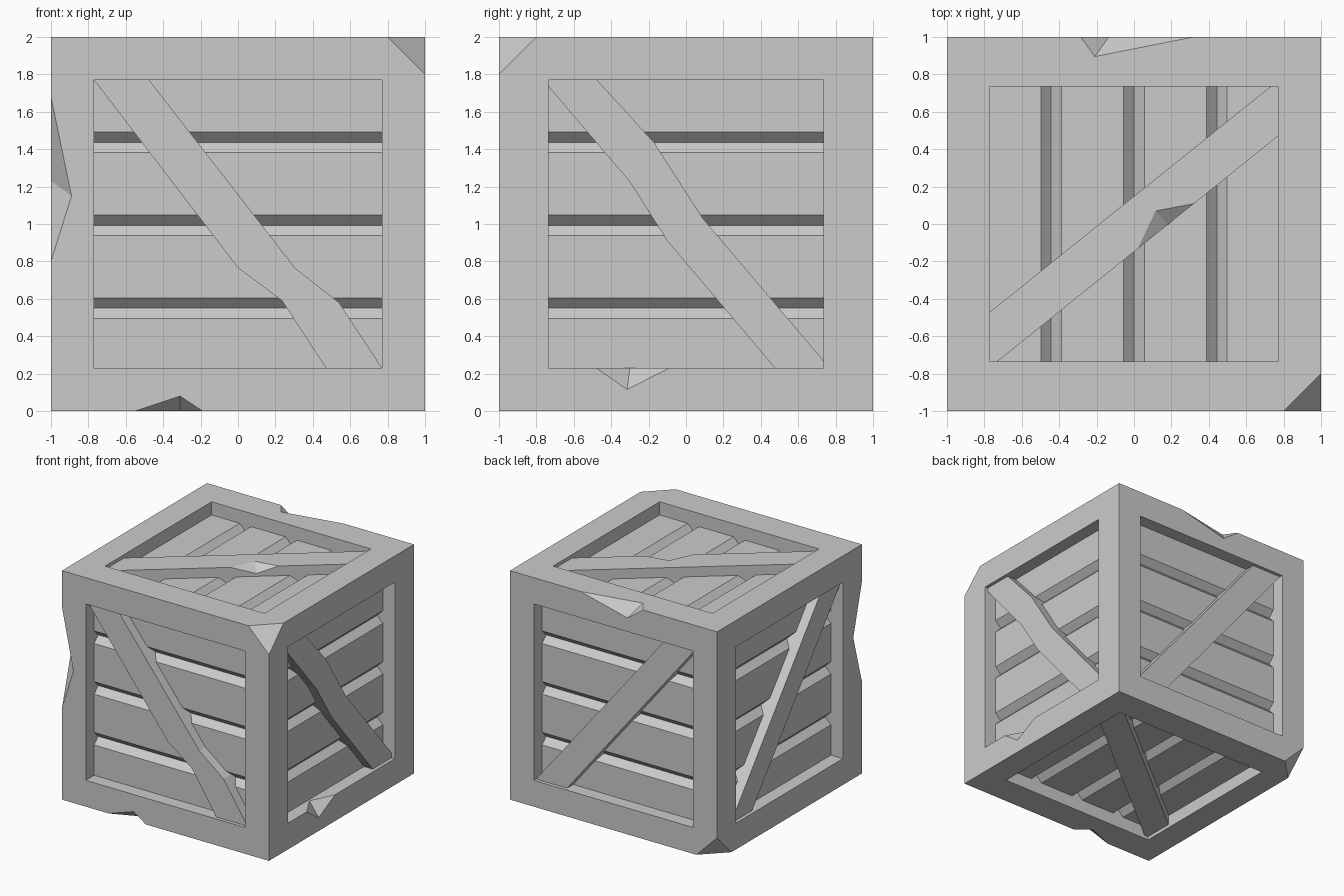
import bpy, bmesh
from mathutils import Vector

if "Cube" in bpy.data.objects:
    bpy.data.objects.remove(bpy.data.objects["Cube"])

FACE_DEPTH = 0.115    # planks sit this far behind the frame
BOARD_DEPTH = 0.03    # braces sit this far behind the frame
GROOVE = 0.055


def make_object(name, bm):
    bmesh.ops.recalc_face_normals(bm, faces=bm.faces)
    mesh = bpy.data.meshes.new(name)
    bm.to_mesh(mesh)
    bm.free()
    obj = bpy.data.objects.new(name, mesh)
    bpy.context.collection.objects.link(obj)
    return obj


def box(name, size, center):
    bm = bmesh.new()
    bmesh.ops.create_cube(bm, size=1)
    for v in bm.verts:
        v.co = Vector(center) + Vector([c * s for c, s in zip(v.co, size)])
    return make_object(name, bm)


def prism(name, start, end):
    bm = bmesh.new()
    a = [bm.verts.new(p) for p in start]
    b = [bm.verts.new(p) for p in end]
    bm.faces.new(a)
    bm.faces.new(b[::-1])
    for i in range(len(a)):
        j = (i + 1) % len(a)
        bm.faces.new((a[i], b[i], b[j], a[j]))
    return make_object(name, bm)


def cut(obj, cutter):
    mod = obj.modifiers.new("cut", 'BOOLEAN')
    mod.operation = 'DIFFERENCE'
    mod.solver = 'EXACT'
    mod.object = cutter
    bpy.context.view_layer.objects.active = obj
    bpy.ops.object.modifier_apply(modifier=mod.name)
    bpy.data.objects.remove(cutter)


def chip(obj, p1, p2, a, b):
    """Knock a wedge out of edge p1-p2; its crease runs from a to b."""
    p1, p2, a, b = map(Vector, (p1, p2, a, b))
    mid, e = (a + b) / 2, 0.4
    pts = [a + e * (a - b), b + e * (b - a), p1 + e * (p1 - mid), p2 + e * (p2 - mid)]
    bm = bmesh.new()
    v = [bm.verts.new(p) for p in pts]
    for tri in ((0, 1, 2), (0, 1, 3), (0, 2, 3), (1, 2, 3)):
        bm.faces.new([v[i] for i in tri])
    cut(obj, make_object("chip_cutter", bm))


def on_face(axis, side, a, b, depth):
    """Point on a crate side: a, b as in the flat views, depth inward."""
    d = side * (1 - depth)
    return {'x': (d, a, b), 'y': (a, d, b), 'z': (a, b, 1 + d)}[axis]


# Frame: cube with two broken corners, opened on every side
bm = bmesh.new()
bmesh.ops.create_cube(bm, size=2)
bmesh.ops.translate(bm, verts=bm.verts, vec=(0, 0, 1))
for corner, n in (((1, -1, 2), (1, -1, 1)), ((-1, 1, 0), (-1, 1, -1))):
    point = Vector(corner) - Vector(n) * (0.2 / 3)
    res = bmesh.ops.bisect_plane(bm, geom=bm.verts[:] + bm.edges[:] + bm.faces[:],
                                 plane_co=point, plane_no=n, clear_outer=True)
    edges = [g for g in res["geom_cut"] if isinstance(g, bmesh.types.BMEdge)]
    bmesh.ops.edgeloop_fill(bm, edges=edges)
frame = make_object("frame", bm)
for size in ((3, 1.47, 1.54), (1.54, 3, 1.54), (1.54, 1.47, 3)):
    cut(frame, box("window_cutter", size, (0, 0, 1)))

# Frame damage
chip(frame, (-1, -1, 1.68), (-1, -1, 0.8), (-0.89, -1, 1.15), (-1, -0.88, 1.23))
chip(frame, (-0.55, -1, 0), (-0.19, -1, 0), (-0.31, -1, 0.08), (-0.31, -0.9, 0))
chip(frame, (1, -0.48, 0.23), (1, -0.09, 0.23), (1, -0.315, 0.115), (0.9, -0.3, 0.23))
chip(frame, (-0.285, 1, 2), (0.32, 1, 2), (-0.21, 0.895, 2), (-0.135, 1, 1.89))

# Plank panels with V grooves
names = {('x', 1): "right", ('x', -1): "left", ('y', -1): "front",
         ('y', 1): "back", ('z', 1): "top", ('z', -1): "bottom"}
for (axis, side), name in names.items():
    mid = 0 if axis == 'z' else 0.993
    prof = [(mid - 0.86, FACE_DEPTH)]
    for k in (-1, 0, 1):
        g = mid + 0.443 * k
        prof += [(g - GROOVE, FACE_DEPTH), (g, FACE_DEPTH + GROOVE), (g + GROOVE, FACE_DEPTH)]
    prof += [(mid + 0.86, FACE_DEPTH), (mid + 0.86, 0.21), (mid - 0.86, 0.21)]
    ends = []
    for along in (-0.86, 0.86):
        if axis == 'z':
            ends.append([on_face(axis, side, w, along, d) for w, d in prof])
        else:
            ends.append([on_face(axis, side, along, w, d) for w, d in prof])
    prism(name + "_planks", *ends)

# Diagonal braces, the front and right ones bent
straight_xz = [(-0.77, 1.77), (0.47, 0.23), (0.77, 0.23), (-0.475, 1.77)]
bent_xz = [(-0.77, 1.77), (0.0, 0.765), (0.235, 0.59), (0.47, 0.23),
           (0.77, 0.23), (0.54, 0.58), (0.305, 0.765), (-0.475, 1.77)]
straight_yz = [(-0.735, 1.77), (-0.735, 1.735), (0.475, 0.23),
               (0.735, 0.23), (0.735, 0.27), (-0.475, 1.77)]
bent_yz = [(-0.735, 1.77), (-0.735, 1.735), (-0.3, 1.225), (-0.1, 0.91), (0.475, 0.23),
           (0.735, 0.23), (0.735, 0.27), (0.09, 1.03), (-0.17, 1.435), (-0.475, 1.77)]
flat_xy = [(-0.77, -0.735), (-0.73, -0.735), (0.77, 0.47),
           (0.77, 0.735), (0.73, 0.735), (-0.77, -0.47)]
outlines = {"front": bent_xz, "back": straight_xz, "right": bent_yz,
            "left": straight_yz, "top": flat_xy, "bottom": flat_xy}
for (axis, side), name in names.items():
    outer, inner = ([on_face(axis, side, a, b, d) for a, b in outlines[name]]
                    for d in (BOARD_DEPTH, 0.19))
    brace = prism(name + "_brace", outer, inner)
    if name == "top":
        chip(brace, (0.02, -0.1325, 1.97), (0.32, 0.1085, 1.97),
             (0.115, 0.07, 1.97), (0.18, -0.004, 1.91))
